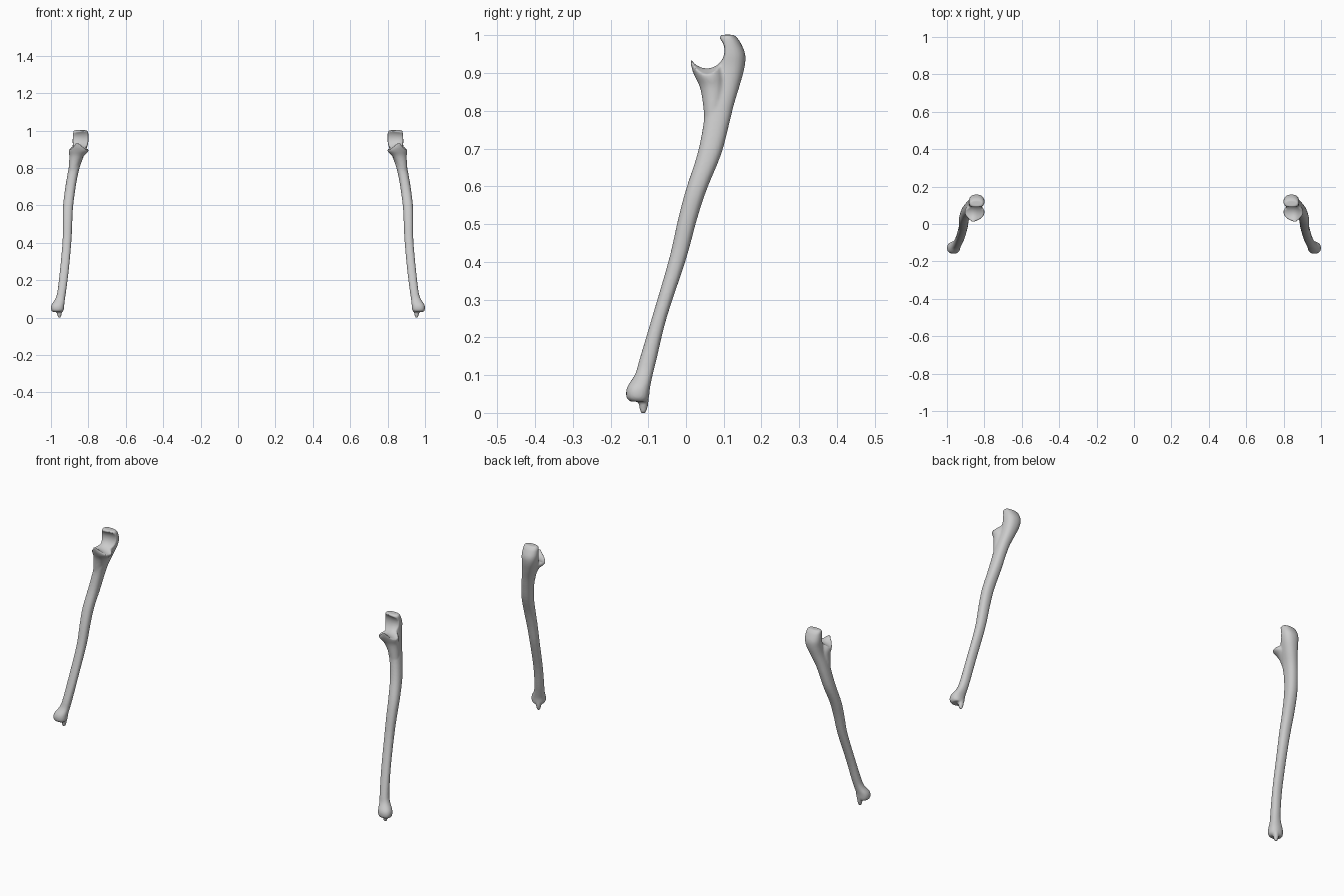
import bpy, bmesh, math
from mathutils import Vector

if "Cube" in bpy.data.objects:
    bpy.data.objects.remove(bpy.data.objects["Cube"])


def spline(rows, steps=4):
    """Catmull-Rom interpolation of section rows."""
    out = []
    for i in range(len(rows) - 1):
        a, b = rows[max(i - 1, 0)], rows[i]
        c, d = rows[i + 1], rows[min(i + 2, len(rows) - 1)]
        for s in range(steps):
            t = s / steps
            out.append([0.5 * (2 * q + (r - p) * t + (2 * p - 5 * q + 4 * r - u) * t * t
                               + (3 * q - p - 3 * r + u) * t ** 3)
                        for p, q, r, u in zip(a, b, c, d)])
    return out + [list(rows[-1])]


def skin(bm, rings):
    """Bridge closed rings and cap both ends."""
    loops = [[bm.verts.new(p) for p in ring] for ring in rings]
    n = len(loops[0])
    faces = [bm.faces.new((a[i], a[(i + 1) % n], b[(i + 1) % n], b[i]))
             for a, b in zip(loops, loops[1:]) for i in range(n)]
    faces += [bm.faces.new(loops[0][::-1]), bm.faces.new(loops[-1])]
    bmesh.ops.recalc_face_normals(bm, faces=faces)


def loft(bm, rows, power=2.3, n=32):
    """Horizontal rounded sections given as z, x0, x1, y0, y1."""
    rings = []
    for z, x0, x1, y0, y1 in rows:
        ring = []
        for i in range(n):
            a = 2 * math.pi * i / n
            c, s = math.cos(a), math.sin(a)
            px = math.copysign(abs(c) ** (2 / power), c)
            py = math.copysign(abs(s) ** (2 / power), s)
            ring.append(Vector(((x0 + x1 + (x1 - x0) * px) / 2,
                                (y0 + y1 + (y1 - y0) * py) / 2, z)))
        rings.append(ring)
    skin(bm, rings)


def make_object(name, bm):
    mesh = bpy.data.meshes.new(name)
    bm.to_mesh(mesh)
    bm.free()
    ob = bpy.data.objects.new(name, mesh)
    bpy.context.collection.objects.link(ob)
    return ob


bm = bmesh.new()

# shaft, from the lower head up to the elbow hook
shaft = [
    (0.030, 0.940, 0.990, -0.148, -0.102),
    (0.042, 0.931, 0.999, -0.158, -0.098),
    (0.068, 0.929, 0.997, -0.156, -0.095),
    (0.102, 0.925, 0.976, -0.135, -0.088),
    (0.142, 0.919, 0.965, -0.123, -0.078),
    (0.253, 0.905, 0.952, -0.090, -0.051),
    (0.407, 0.891, 0.938, -0.045, 0.000),
    (0.513, 0.886, 0.937, -0.021, 0.029),
    (0.592, 0.882, 0.936, 0.000, 0.055),
    (0.685, 0.870, 0.925, 0.030, 0.093),
    (0.764, 0.856, 0.912, 0.046, 0.114),
    (0.817, 0.842, 0.902, 0.050, 0.127),
    (0.870, 0.822, 0.890, 0.062, 0.143),
    (0.915, 0.806, 0.884, 0.075, 0.155),
    (0.950, 0.799, 0.884, 0.078, 0.157),
    (0.982, 0.800, 0.882, 0.083, 0.144),
    (0.995, 0.803, 0.880, 0.087, 0.134),
    (1.002, 0.810, 0.874, 0.096, 0.126),
]
loft(bm, spline(shaft))

# front lip of the elbow socket
lip = [
    (0.740, 0.868, 0.908, 0.052, 0.090),
    (0.817, 0.848, 0.904, 0.045, 0.100),
    (0.862, 0.826, 0.902, 0.037, 0.106),
    (0.890, 0.799, 0.905, 0.024, 0.105),
    (0.910, 0.808, 0.900, 0.016, 0.100),
    (0.936, 0.835, 0.890, 0.011, 0.090),
]
loft(bm, spline(lip), 2.0)

# small pointed process at the lower end
point = [
    (-0.002, 0.951, 0.959, -0.118, -0.109),
    (0.006, 0.946, 0.964, -0.122, -0.104),
    (0.030, 0.941, 0.969, -0.126, -0.099),
    (0.060, 0.941, 0.969, -0.126, -0.098),
]
loft(bm, spline(point), 2.0)
bone = make_object("forearm_bones", bm)

# hourglass cutter for the rounded, keeled socket
cut = bmesh.new()
rings = []
for x, r, cy, cz in spline([(0.77, 0.069, 0.043, 0.955), (0.805, 0.060, 0.048, 0.957),
                            (0.856, 0.047, 0.055, 0.960), (0.895, 0.057, 0.050, 0.957),
                            (0.93, 0.069, 0.043, 0.955)]):
    rings.append([Vector((x, cy + r * math.cos(math.tau * i / 48),
                          cz + r * math.sin(math.tau * i / 48))) for i in range(48)])
skin(cut, rings)
cutter = make_object("socket_cutter", cut)
cutter.hide_render = True
cutter.hide_viewport = True


def remesh(name):
    m = bone.modifiers.new(name, 'REMESH')
    m.mode = 'VOXEL'
    m.voxel_size = 0.0035
    m.use_smooth_shade = True


# fuse parts, carve the socket, soften, then mirror to the other side
remesh("fuse")
carve = bone.modifiers.new("carve", 'BOOLEAN')
carve.operation = 'DIFFERENCE'
carve.solver = 'EXACT'
carve.object = cutter
remesh("even")
soft = bone.modifiers.new("soften", 'SMOOTH')
soft.factor = 0.5
soft.iterations = 5
pair = bone.modifiers.new("pair", 'MIRROR')
pair.use_mirror_merge = False
for p in bone.data.polygons:
    p.use_smooth = True
